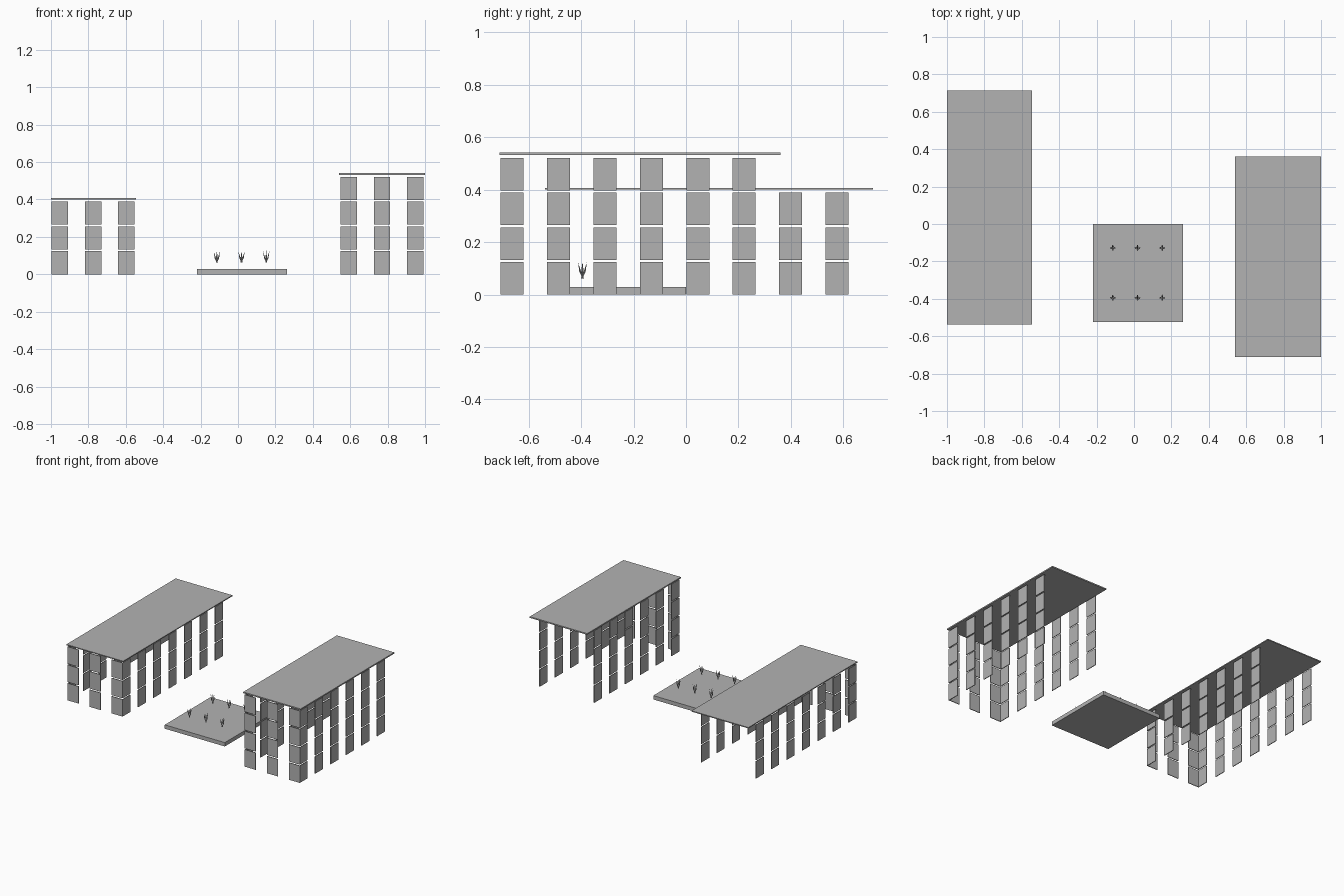
import bpy
import bmesh
from math import cos, sin, pi
from mathutils import Vector

if "Cube" in bpy.data.objects:
    bpy.data.objects.remove(bpy.data.objects["Cube"], do_unlink=True)

grey = bpy.data.materials.new("concrete_grey")
grey.use_nodes = True
grey.diffuse_color = (0.45, 0.45, 0.45, 1)
grey.node_tree.nodes["Principled BSDF"].inputs["Base Color"].default_value = (0.45, 0.45, 0.45, 1)

PITCH, WIDTH = 0.177, 0.088       # panel spacing and width along a wall
FLOOR, HEIGHT = 0.1325, 0.124     # storey spacing and panel height
THICK = 0.005


def add_box(bm, lo, hi):
    lo, hi = Vector(lo), Vector(hi)
    for v in bmesh.ops.create_cube(bm, size=1)["verts"]:
        v.co = (lo + hi) / 2 + v.co * (hi - lo)


def finish(bm, name):
    mesh = bpy.data.meshes.new(name)
    bmesh.ops.recalc_face_normals(bm, faces=bm.faces)
    bm.to_mesh(mesh)
    bm.free()
    mesh.materials.append(grey)
    obj = bpy.data.objects.new(name, mesh)
    bpy.context.collection.objects.link(obj)


def slab(name, lo, hi):
    bm = bmesh.new()
    add_box(bm, lo, hi)
    finish(bm, name)


def building(name, x, y, columns, floors):
    """Two long panel walls, a panel front and an open back."""
    far = x + 2 * PITCH + WIDTH
    front, left, right = bmesh.new(), bmesh.new(), bmesh.new()
    for f in range(floors):
        z, top = f * FLOOR, f * FLOOR + HEIGHT
        for i in range(3):
            a = x + i * PITCH
            add_box(front, (a, y, z), (a + WIDTH, y + THICK, top))
        for i in range(columns):
            b = y + i * PITCH
            add_box(right, (x, b, z), (x + THICK, b + WIDTH, top))
            add_box(left, (far - THICK, b, z), (far, b + WIDTH, top))
    finish(front, name + "_front_panels")
    finish(left, name + "_left_panels")
    finish(right, name + "_right_panels")


# Tall block and low block with their flat roofs
building("tall_block", 0.549, -0.707, 6, 4)
slab("tall_block_roof", (0.54, -0.712, 0.532), (1.0, 0.361, 0.541))
building("low_block", -0.996, -0.53, 7, 3)
slab("low_block_roof", (-1.0, -0.537, 0.4), (-0.545, 0.714, 0.407))

# Plaza slab between the blocks
slab("plaza", (-0.22, -0.525, 0), (0.262, 0, 0.028))


def plant(name, x, y):
    """Small plant: four splayed pointed leaves around a central spike."""
    bm = bmesh.new()
    base = Vector((x, y, 0.062))
    for i in range(4):
        out = Vector((cos(i * pi / 2), sin(i * pi / 2), 0))
        side = Vector((-out.y, out.x, 0)) * 0.005
        mid = base + out * 0.009 + Vector((0, 0, 0.025))
        tip = base + out * 0.017 + Vector((0, 0, 0.062))
        ring = [bm.verts.new(p) for p in (mid + side, mid - out * 0.004, mid - side, mid + out * 0.003)]
        bottom, top = bm.verts.new(base), bm.verts.new(tip)
        for j in range(4):
            a, b = ring[j], ring[(j + 1) % 4]
            bm.faces.new((a, b, top))
            bm.faces.new((b, a, bottom))
    spike = bmesh.ops.create_cone(bm, segments=4, radius1=0.005, radius2=0, depth=0.066)
    bmesh.ops.translate(bm, verts=spike["verts"], vec=base + Vector((0, 0, 0.033)))
    finish(bm, name)


# Two rows of three plants
for row, y in (("front", -0.395), ("back", -0.128)):
    for column, x in (("right", -0.113), ("middle", 0.019), ("left", 0.151)):
        plant(f"{row}_{column}_plant", x, y)
